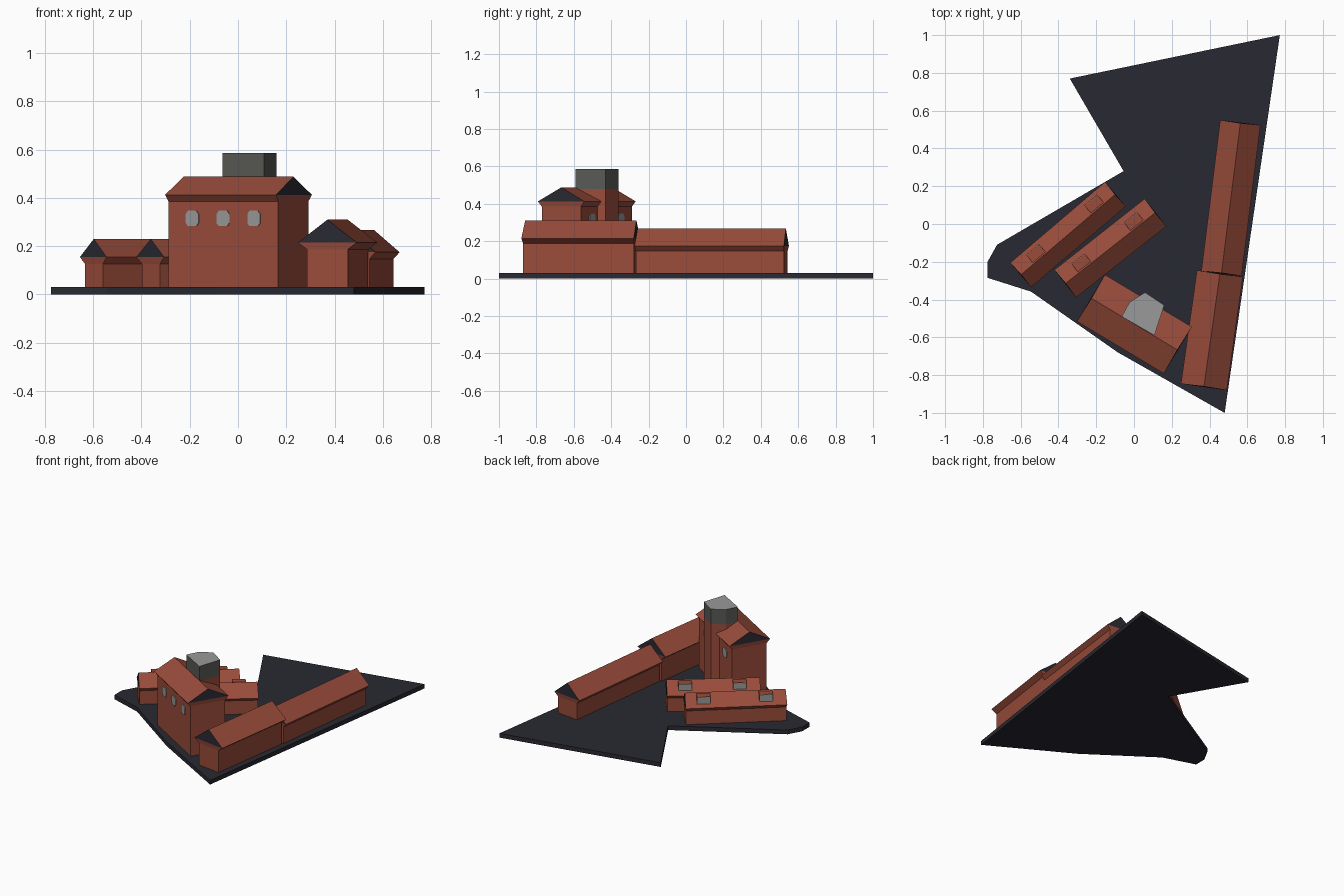
import bpy, bmesh
from mathutils import Vector

if "Cube" in bpy.data.objects:
    bpy.data.objects.remove(bpy.data.objects["Cube"])


def material(name, rgb):
    m = bpy.data.materials.new(name)
    m.diffuse_color = (*rgb, 1)
    m.use_nodes = True
    m.node_tree.nodes["Principled BSDF"].inputs["Base Color"].default_value = m.diffuse_color
    return m


BRICK = material("red_brick", (0.32, 0.072, 0.043))
SLATE = material("dark_slate", (0.022, 0.022, 0.032))
GLASS = material("light_grey", (0.32, 0.32, 0.32))
METAL = material("dark_grey", (0.098, 0.102, 0.090))


def finish(name, bm, mats):
    bmesh.ops.recalc_face_normals(bm, faces=bm.faces)
    me = bpy.data.meshes.new(name)
    bm.to_mesh(me)
    bm.free()
    for m in mats:
        me.materials.append(m)
    ob = bpy.data.objects.new(name, me)
    bpy.context.collection.objects.link(ob)
    return ob


def prism(name, outline, offset, mats, top_mat=0):
    """Extrude a closed 3D outline along offset; top face may differ in colour."""
    bm = bmesh.new()
    off = Vector(offset)
    a = [bm.verts.new(Vector(p)) for p in outline]
    b = [bm.verts.new(Vector(p) + off) for p in outline]
    n = len(a)
    bm.faces.new(a)
    bm.faces.new(b).material_index = top_mat
    for i in range(n):
        bm.faces.new((a[i], a[(i + 1) % n], b[(i + 1) % n], b[i]))
    return finish(name, bm, mats)


def flat(points, z):
    return [(x, y, z) for x, y in points]


def frame(p, q):
    """Start, length, axis and left-hand normal of a building."""
    p, q = Vector((*p, 0)), Vector((*q, 0))
    u = (q - p).normalized()
    return p, (q - p).length, u, Vector((-u.y, u.x, 0))


def house(name, p, q, width, eave, ridge, inset, flare=0.028):
    """Walls, flared cornice and gabled roof; gable triangles are slate."""
    p, length, u, n = frame(p, q)
    bm = bmesh.new()

    def ring(z, side, end):
        h = width / 2 - side
        return [bm.verts.new(p + u * s + n * t + Vector((0, 0, z)))
                for s, t in ((end, -h), (length - end, -h), (length - end, h), (end, h))]

    rings = [ring(0.025, inset, 0.004), ring(eave - flare, inset, 0.004), ring(eave, 0, 0)]
    bm.faces.new(rings[0])
    for lo, hi in zip(rings, rings[1:]):
        for i in range(4):
            j = (i + 1) % 4
            bm.faces.new((lo[i], lo[j], hi[j], hi[i]))
    e = rings[2]
    r0, r1 = (bm.verts.new(p + u * s + Vector((0, 0, ridge))) for s in (0.003, length - 0.003))
    bm.faces.new((e[0], e[1], r1, r0))
    bm.faces.new((e[2], e[3], r0, r1))
    for tri in ((e[3], e[0], r0), (e[1], e[2], r1)):
        bm.faces.new(tri).material_index = 1
    return finish(name, bm, [BRICK, SLATE])


def dormers(name, p, q, top):
    """Two flat-topped dormers with a glazed front on the left-hand slope."""
    p, length, u, n = frame(p, q)
    for k, s in enumerate((0.135, length - 0.12)):
        def rect(w, t0, t1, z):
            return [p + u * (s + a) + n * t + Vector((0, 0, z))
                    for a, t in ((-w, t0), (w, t0), (w, t1), (-w, t1))]
        prism(f"{name}_dormer_{k}", rect(0.044, 0.008, 0.060, top - 0.06), (0, 0, 0.06), [BRICK])
        prism(f"{name}_dormer_window_{k}", rect(0.043, 0.060, 0.063, top - 0.06),
              (0, 0, 0.059), [GLASS])


# Ground slab
slab = [(0.772, 1.0), (-0.34, 0.77), (-0.055, 0.28), (-0.725, -0.11), (-0.775, -0.20),
        (-0.775, -0.285), (-0.545, -0.358), (-0.085, -0.68), (0.48, -1.0)]
prism("ground_slab", flat(slab, 0), (0, 0, 0.03), [SLATE])

# Two long wings on the right
house("long_wing", (0.463, -0.262), (0.563, 0.537), 0.215, 0.175, 0.268, 0.025)
house("tall_wing", (0.370, -0.863), (0.455, -0.262), 0.246, 0.215, 0.310, 0.037)

# Two low sheds on the left with dormers
for name, p, q, w, d in (("outer_shed", (-0.600, -0.270), (-0.098, 0.158), 0.170, 0.027),
                         ("inner_shed", (-0.364, -0.316), (0.114, 0.061), 0.186, 0.032)):
    house(name, p, q, w, 0.155, 0.230, d)
    dormers(name, p, q, 0.224)

# Main hall
hp, hq, hw, hd = (-0.228, -0.392), (0.232, -0.668), 0.288, 0.022
house("main_hall", hp, hq, hw, 0.413, 0.488, hd)

# Chamfered square windows on both long walls of the hall
p, length, u, n = frame(hp, hq)
corner = [(0.031, 0.018), (0.020, 0.032)]
shape = (corner + [(-a, z) for a, z in corner[::-1]]
         + [(-a, -z) for a, z in corner] + [(a, -z) for a, z in corner[::-1]])
for side, label in ((-1, "front"), (1, "back")):
    for k in (-1, 0, 1):
        c = p + u * (length / 2 + 0.149 * k) + n * side * (hw / 2 - hd - 0.001)
        outline = [c + u * a + Vector((0, 0, 0.315 + z)) for a, z in shape]
        prism(f"{label}_window_{k + 1}", outline, n * side * 0.005, [GLASS])

# Five-sided tower: brick shaft with a grey top
tower = [(0.058, -0.362), (0.160, -0.430), (0.108, -0.590), (-0.065, -0.490), (-0.025, -0.415)]
prism("tower_shaft", flat(tower, 0.025), (0, 0, 0.455), [BRICK])
prism("tower_cap", flat(tower, 0.48), (0, 0, 0.106), [METAL, GLASS], 1)
